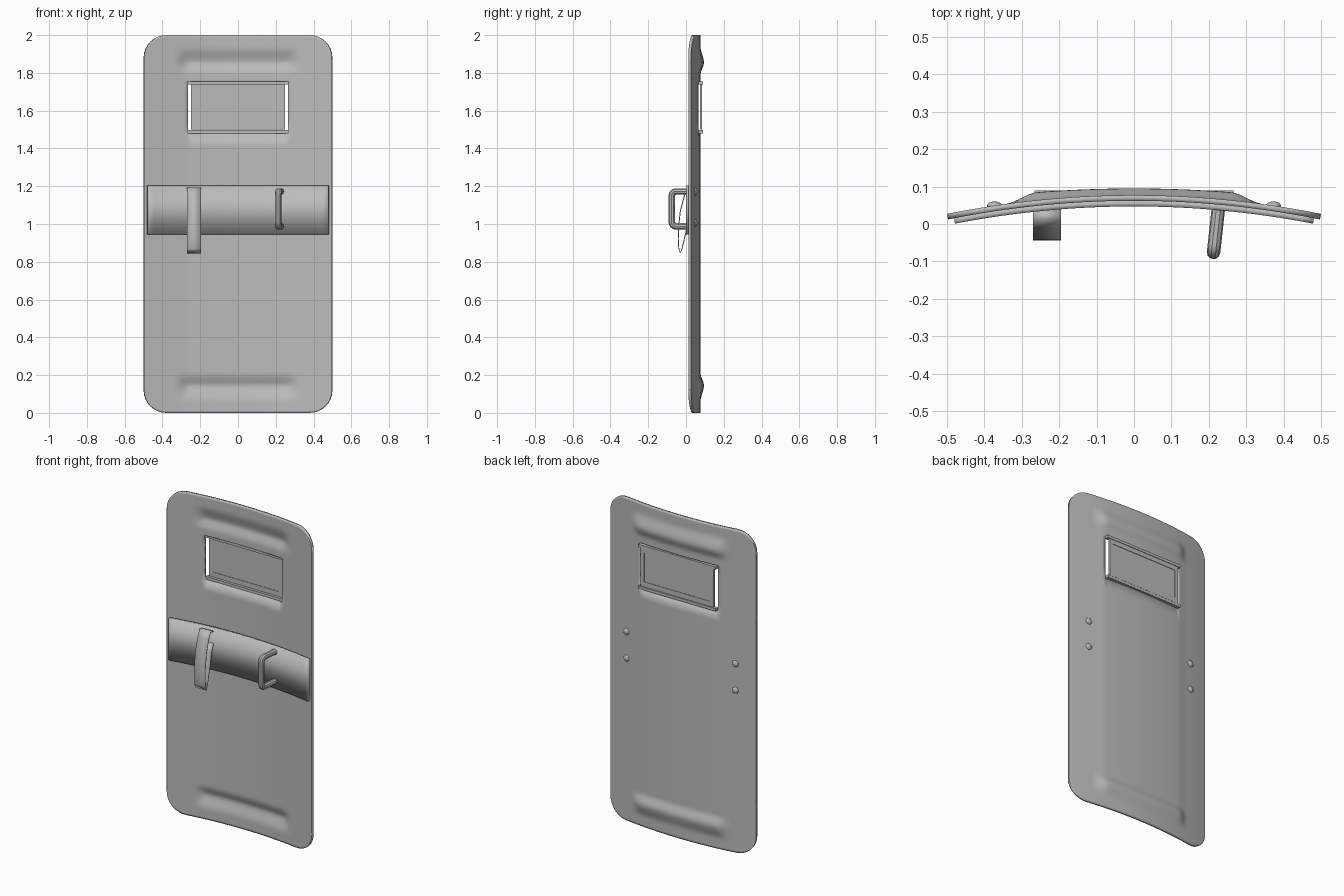
import bpy, bmesh, math
from mathutils import Vector

if "Cube" in bpy.data.objects:
    bpy.data.objects.remove(bpy.data.objects["Cube"])

grey = bpy.data.materials.new("shield grey")
grey.use_nodes = True
COLOUR = (0.5, 0.5, 0.5, 1)
grey.diffuse_color = COLOUR
grey.node_tree.nodes["Principled BSDF"].inputs["Base Color"].default_value = COLOUR


def finish(name, bm, smooth=True):
    bmesh.ops.recalc_face_normals(bm, faces=bm.faces)
    mesh = bpy.data.meshes.new(name)
    bm.to_mesh(mesh)
    bm.free()
    obj = bpy.data.objects.new(name, mesh)
    bpy.context.collection.objects.link(obj)
    mesh.materials.append(grey)
    if smooth:
        bpy.ops.object.select_all(action="DESELECT")
        obj.select_set(True)
        bpy.context.view_layer.objects.active = obj
        bpy.ops.object.shade_smooth_by_angle(angle=math.radians(35))
    return obj


def ramp(a, b, v):
    t = min(max((v - a) / (b - a), 0), 1)
    return t * t * (3 - 2 * t)


def base(x):
    return 0.077 - 0.2 * x * x


def sheet_y(x, z):
    """Back surface: curved sheet, flatter centre panel, ridge at each end."""
    across = 1 - ramp(0.26, 0.34, abs(x))
    d = abs(z - 1)                      # distance from mid height
    along = 1 - ramp(0.86, 0.96, d)
    panel = across * along * 0.05 * x * x
    ridge = ramp(0.79, 0.855, d) * (1 - ramp(0.855, 0.94, d))
    return base(x) + panel + 0.018 * across * ridge


def steps(marks, size):
    out = [marks[0]]
    for a, b in zip(marks, marks[1:]):
        n = max(1, round((b - a) / size))
        out += [a + (b - a) * i / n for i in range(1, n + 1)]
    return out


def grid(xs, zs, place, skip=lambda x, z: False):
    bm = bmesh.new()
    rows = [[bm.verts.new(place(x, z)) for x in xs] for z in zs]
    for j in range(len(zs) - 1):
        for i in range(len(xs) - 1):
            if not skip((xs[i] + xs[i + 1]) / 2, (zs[j] + zs[j + 1]) / 2):
                bm.faces.new((rows[j][i], rows[j][i + 1], rows[j + 1][i + 1], rows[j + 1][i]))
    loose = [v for v in bm.verts if not v.link_faces]
    bmesh.ops.delete(bm, geom=loose, context="VERTS")
    return bm


def thicken(obj, thickness, offset):
    mod = obj.modifiers.new("thickness", "SOLIDIFY")
    mod.thickness = thickness
    mod.offset = offset


# Curved body with rounded corners and a window opening
R, WIN_X, WIN_LO, WIN_HI = 0.12, 0.266, 1.48, 1.755


def body_point(x, z):
    inset = max(abs(x) - (0.5 - R), 0)
    reach = math.sqrt(max(R * R - inset * inset, 0))
    if z < R:
        z = R - (R - z) / R * reach
    elif z > 2 - R:
        z = 2 - R + (z - 2 + R) / R * reach
    return x, sheet_y(x, z), z


corner = [0.5 - R + R * math.sin(math.pi / 2 * k / 8) for k in range(9)]
half = steps([0, WIN_X, 0.38], 0.019)[:-1] + corner
xs = [-x for x in reversed(half[1:])] + half
zs = steps([0, R, 0.24], 0.012)[:-1] + steps([0.24, WIN_LO, WIN_HI, 1.76], 0.07)[:-1] + steps([1.76, 2 - R, 2], 0.012)
body = finish("shield_body", grid(xs, zs, body_point,
              lambda x, z: abs(x) < WIN_X and WIN_LO < z < WIN_HI))
# front-facing normals are -y, so the wall grows towards the front
body.data.update()
thicken(body, 0.015, 1 if body.data.polygons[0].normal.y < 0 else -1)

# Curved reinforcing band on the inner side
band = finish("inner_band", grid(steps([-0.48, 0.48], 0.03), [0.945, 1.205],
              lambda x, z: (x, base(x) - 0.022, z)))
thicken(band, 0.016, 0)


def box(name, x0, x1, y0, y1, z0, z1):
    bm = bmesh.new()
    bmesh.ops.create_cube(bm, size=1)
    for v in bm.verts:
        v.co = Vector(((x0 + x1) / 2 + v.co.x * (x1 - x0),
                       (y0 + y1) / 2 + v.co.y * (y1 - y0),
                       (z0 + z1) / 2 + v.co.z * (z1 - z0)))
    return finish(name, bm, False)


# Flat window pane in its frame
box("window_pane", -0.235, 0.235, 0.078, 0.083, 1.51, 1.73)
for side, a in (("right", -0.25), ("left", 0.228)):
    box(f"window_frame_{side}", a, a + 0.022, 0.075, 0.086, 1.5, 1.735)
for end, lo in (("lower", 1.5), ("upper", 1.71)):
    box(f"window_frame_{end}", -0.25, 0.25, 0.075, 0.086, lo, lo + 0.03)
for end, lo in (("lower", WIN_LO), ("upper", 1.738)):
    box(f"window_rail_{end}", -WIN_X, WIN_X, 0.064, 0.089, lo, lo + 0.017)

# Rivets on the outer side
for side in (-1, 1):
    for z in (1.005, 1.17):
        bm = bmesh.new()
        bmesh.ops.create_uvsphere(bm, u_segments=16, v_segments=10, radius=1)
        for v in bm.verts:
            v.co = Vector((side * 0.373 + v.co.x * 0.02, base(0.373) + v.co.y * 0.011, z + v.co.z * 0.02))
        finish("rivet", bm)


def curve_to_bm(points, radius):
    """Round tube along a smoothed path."""
    cu = bpy.data.curves.new("path", "CURVE")
    cu.dimensions = "3D"
    cu.bevel_depth, cu.bevel_resolution, cu.use_fill_caps = radius, 3, True
    sp = cu.splines.new("NURBS")
    sp.points.add(len(points) - 1)
    for p, co in zip(sp.points, points):
        p.co = (*co, 1)
    sp.order_u, sp.use_endpoint_u, sp.resolution_u = 3, True, 6
    tmp = bpy.data.objects.new("path", cu)
    bm = bmesh.new()
    mesh = bpy.data.meshes.new_from_object(tmp)
    bm.from_mesh(mesh)
    bpy.data.objects.remove(tmp)
    bpy.data.meshes.remove(mesh)
    bpy.data.curves.remove(cu)
    return bm


# Tube hand grip, leaning with the curve of the sheet
profile = [(0.05, 1.172), (-0.03, 1.172), (-0.074, 1.172), (-0.076, 1.12),
           (-0.076, 1.04), (-0.074, 0.988), (-0.03, 0.988), (0.05, 0.988)]
finish("hand_grip", curve_to_bm([(0.221 + 0.11 * y, y, z) for y, z in profile], 0.018))

# Hanging arm strap, a thin loop
loop = [(0.038, 1.185), (0.012, 1.19), (-0.008, 1.15), (-0.03, 1.07), (-0.04, 0.98),
        (-0.041, 0.92), (-0.038, 0.87), (-0.031, 0.847), (-0.022, 0.865),
        (-0.008, 0.925), (0.006, 0.985), (0.02, 1.06), (0.038, 1.11)]
bm = bmesh.new()
edge = [[bm.verts.new((x, y, z)) for y, z in loop] for x in (-0.27, -0.195)]
for i in range(len(loop) - 1):
    bm.faces.new((edge[0][i], edge[1][i], edge[1][i + 1], edge[0][i + 1]))
thicken(finish("arm_strap", bm), 0.005, 0)
